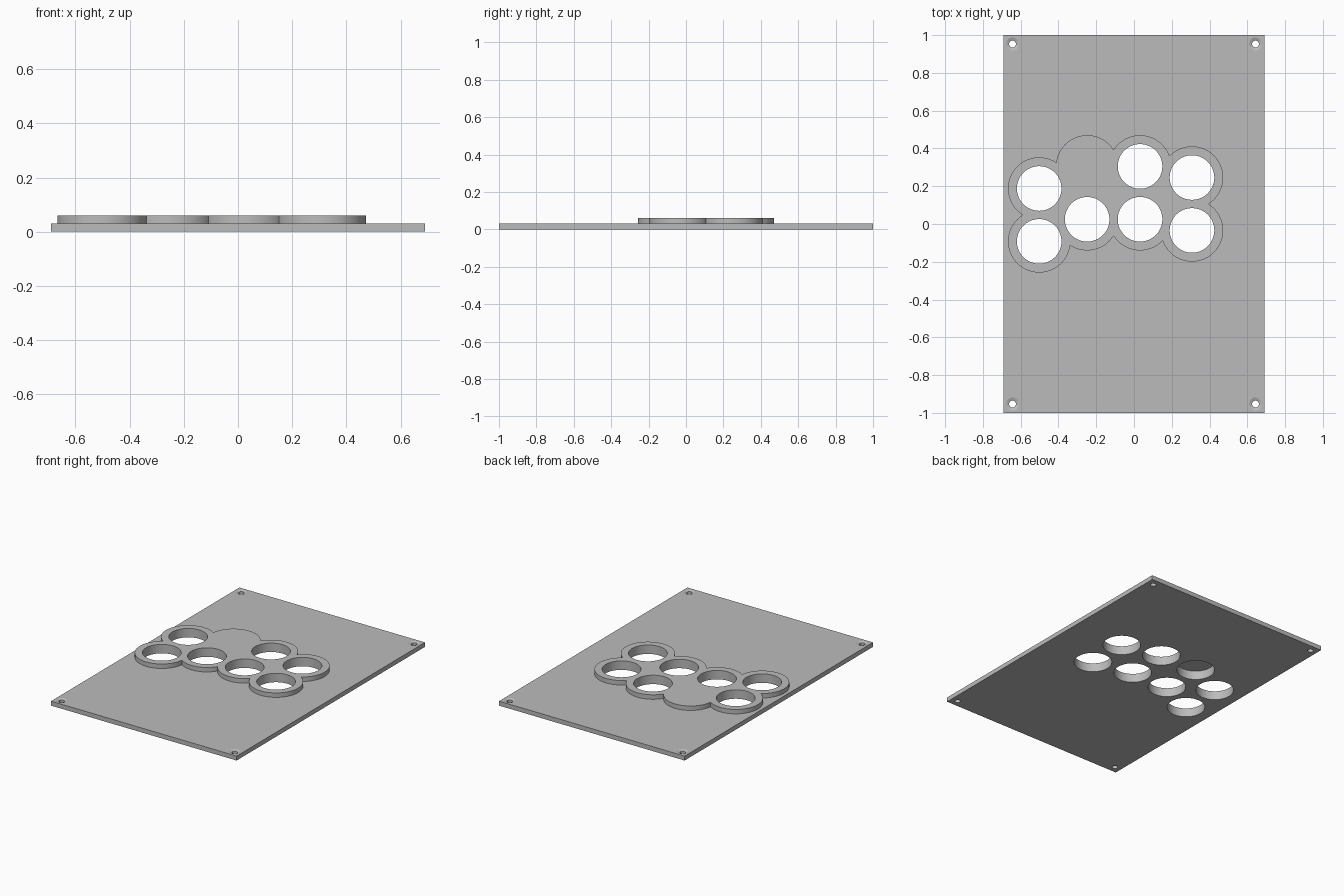
import bpy, bmesh, math

if "Cube" in bpy.data.objects:
    bpy.data.objects.remove(bpy.data.objects["Cube"])

W, L, T, TOP = 0.69, 1.0, 0.03, 0.06      # half width, half length, plate thickness, rim height
HOLE_R, RIM_R, PITCH = 0.118, 0.165, 0.28
# lower button centre of each column
COLUMNS = [(-0.502, -0.092), (-0.248, 0.025), (0.032, 0.025), (0.307, -0.034)]
lower = COLUMNS
upper = [(x, y + PITCH) for x, y in COLUMNS]
SCREWS = [(sx * 0.643, sy * 0.953) for sx in (-1, 1) for sy in (-1, 1)]

grey = bpy.data.materials.new("plain grey")
grey.diffuse_color = (0.5, 0.5, 0.5, 1)
grey.use_nodes = True
grey.node_tree.nodes["Principled BSDF"].inputs["Base Color"].default_value = grey.diffuse_color


def circle(x, y, r, n):
    return [(x + r * math.cos(2 * math.pi * i / n),
             y + r * math.sin(2 * math.pi * i / n)) for i in range(n)]


def solid(name, loops):
    """Closed solid lofted through (outline, z) loops from bottom to top."""
    bm = bmesh.new()
    rings = [[bm.verts.new((x, y, z)) for x, y in pts] for pts, z in loops]
    n = len(rings[0])
    bm.faces.new(rings[0][::-1])
    bm.faces.new(rings[-1])
    for a, b in zip(rings, rings[1:]):
        for i in range(n):
            j = (i + 1) % n
            bm.faces.new((a[i], a[j], b[j], b[i]))
    bmesh.ops.recalc_face_normals(bm, faces=bm.faces)
    mesh = bpy.data.meshes.new(name)
    bm.to_mesh(mesh)
    bm.free()
    mesh.materials.append(grey)
    ob = bpy.data.objects.new(name, mesh)
    bpy.context.collection.objects.link(ob)
    return ob


def combine(target, tool, operation):
    """Apply a boolean and discard the tool."""
    mod = target.modifiers.new("boolean", 'BOOLEAN')
    mod.operation = operation
    mod.solver = 'EXACT'
    mod.object = tool
    bpy.context.view_layer.objects.active = target
    bpy.ops.object.modifier_apply(modifier=mod.name)
    bpy.data.objects.remove(tool)


# Flat rectangular panel
rect = [(-W, -L), (W, -L), (W, L), (-W, L)]
panel = solid("button_panel", [(rect, 0), (rect, T)])

# Raised rim: merged discs plus the filled area between them
middle = lower + upper[::-1]
rim = solid("raised_rim", [(middle, T / 2), (middle, TOP)])
for x, y in lower + upper:
    c = circle(x, y, RIM_R, 96)
    combine(rim, solid("rim_disc", [(c, T / 2), (c, TOP)]), 'UNION')
combine(panel, rim, 'UNION')

# Button holes through panel and rim
for x, y in lower + upper:
    c = circle(x, y, HOLE_R, 96)
    combine(panel, solid("button_cutter", [(c, -0.05), (c, 0.1)]), 'DIFFERENCE')

# Corner screw holes with a shallow countersink
for x, y in SCREWS:
    small, wide = circle(x, y, 0.018, 32), circle(x, y, 0.034, 32)
    combine(panel, solid("screw_cutter", [(small, -0.05), (small, T - 0.006),
                                          (wide, T), (wide, T + 0.05)]), 'DIFFERENCE')

# Smooth curved walls, crisp edges
bpy.ops.object.select_all(action='DESELECT')
panel.select_set(True)
bpy.context.view_layer.objects.active = panel
bpy.ops.object.shade_smooth_by_angle(angle=math.radians(15))
